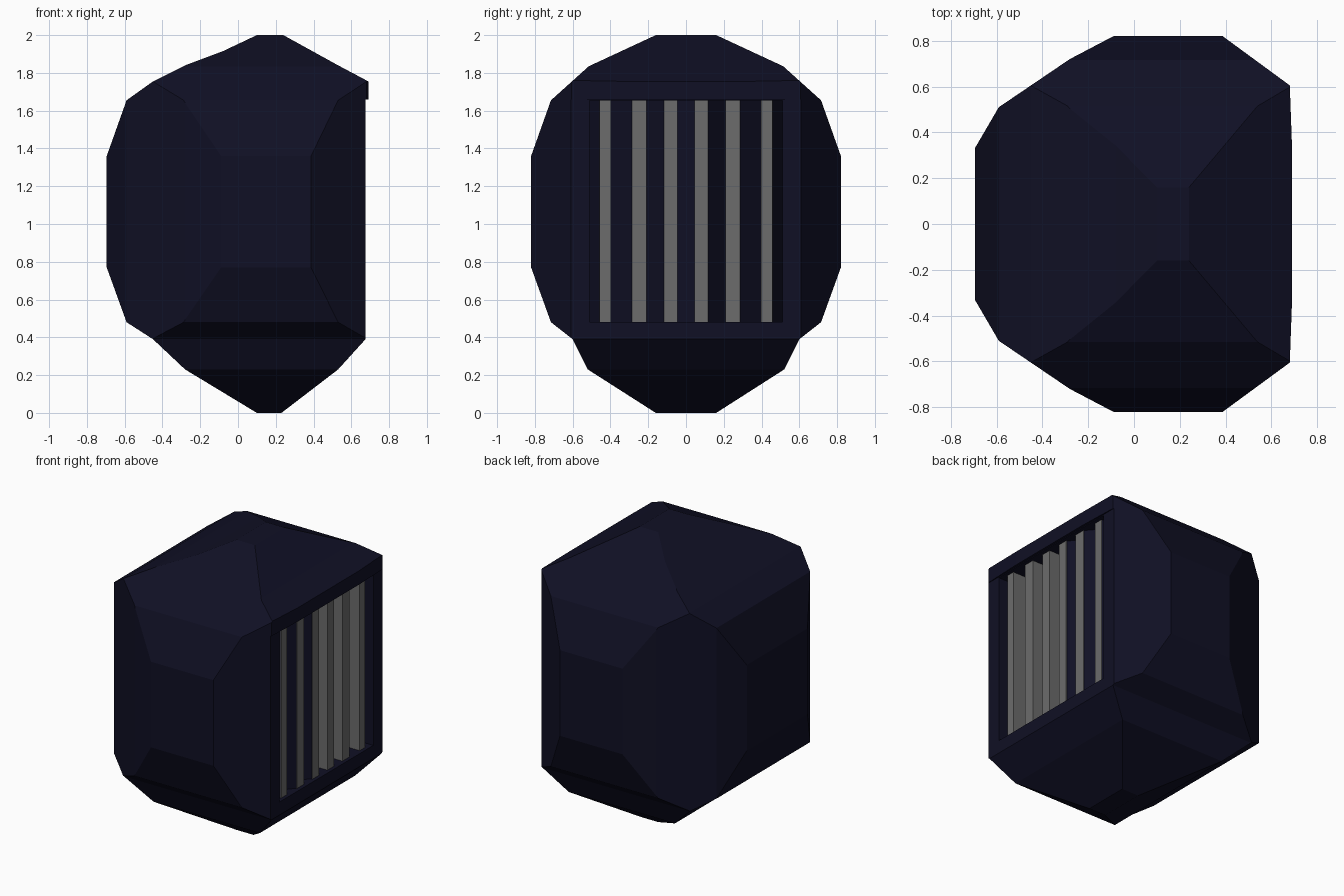
import bpy
import bmesh

cube = bpy.data.objects.get("Cube")
if cube:
    bpy.data.objects.remove(cube, do_unlink=True)


def material(name, rgb):
    mat = bpy.data.materials.new(name)
    mat.use_nodes = True
    mat.diffuse_color = (*rgb, 1)
    mat.node_tree.nodes["Principled BSDF"].inputs["Base Color"].default_value = (*rgb, 1)
    return mat


NAVY = material("dark navy", (0.005, 0.005, 0.018))
GREY = material("bar grey", (0.15, 0.15, 0.15))


def prism(name, outline, axis, low, high, mat):
    """Extrude a 2D outline along an axis; the outline holds the other two axes in order."""
    def place(p, depth):
        co = list(p)
        co.insert(axis, depth)
        return co
    bm = bmesh.new()
    face = bm.faces.new([bm.verts.new(place(p, low)) for p in outline])
    ext = bmesh.ops.extrude_face_region(bm, geom=[face])
    for v in ext["geom"]:
        if isinstance(v, bmesh.types.BMVert):
            v.co[axis] = high
    bmesh.ops.recalc_face_normals(bm, faces=bm.faces)
    mesh = bpy.data.meshes.new(name)
    bm.to_mesh(mesh)
    bm.free()
    mesh.materials.append(mat)
    obj = bpy.data.objects.new(name, mesh)
    bpy.context.collection.objects.link(obj)
    return obj


def combine(target, other, operation):
    mod = target.modifiers.new("cut", "BOOLEAN")
    mod.operation, mod.object, mod.solver = operation, other, "EXACT"
    bpy.context.view_layer.objects.active = target
    bpy.ops.object.modifier_apply(modifier=mod.name)
    bpy.data.objects.remove(other, do_unlink=True)


def rect(a0, a1, b0, b1):
    return [(a0, b0), (a1, b0), (a1, b1), (a0, b1)]


# Body: three faceted outlines crossed with each other
front = [(0.1, 0), (0.23, 0), (0.53, 0.23), (0.675, 0.39), (0.675, 1.66), (0.69, 1.66),
         (0.69, 1.755), (0.53, 1.84), (0.24, 2), (0.1, 2), (-0.08, 1.915), (-0.28, 1.84),
         (-0.45, 1.755), (-0.59, 1.655), (-0.695, 1.36), (-0.695, 0.77), (-0.59, 0.48),
         (-0.45, 0.39), (-0.28, 0.23)]
side_half = [(0.16, 0), (0.52, 0.23), (0.6, 0.39), (0.715, 0.48), (0.82, 0.77),
             (0.82, 1.36), (0.715, 1.655), (0.515, 1.835), (0.16, 2)]
top_half = [(0.69, 0.33), (0.68, 0.605), (0.38, 0.825), (-0.08, 0.825), (-0.28, 0.72),
            (-0.59, 0.51), (-0.695, 0.33)]
side = side_half + [(-y, z) for y, z in reversed(side_half)]
top = top_half + [(x, -y) for x, y in reversed(top_half)]

body = prism("body", front, 1, -1, 1, NAVY)
combine(body, prism("side_cutter", side, 0, -1, 1, NAVY), "INTERSECT")
combine(body, prism("top_cutter", top, 2, -0.5, 2.5, NAVY), "INTERSECT")

# Recessed opening in the barred face
BACK, FACE, LOW, HIGH = 0.55, 0.65, 0.48, 1.655
combine(body, prism("opening_cutter", rect(BACK, 1, -0.51, 0.51), 2, LOW, HIGH, NAVY),
        "DIFFERENCE")

# Bars with sloped panels rising to their outer sides, mirrored about the middle
for label, s in (("left", 1), ("right", -1)):
    wall = 0.51
    for i, (outer, inner) in enumerate([(0.457, 0.397), (0.285, 0.208), (0.116, 0.045)]):
        prism(f"{label}_bar_{i + 1}", rect(BACK, FACE, s * inner, s * outer), 2, LOW, HIGH, GREY)
        slope = [(BACK, s * wall), (FACE - 0.005, s * outer), (BACK, s * outer)]
        prism(f"{label}_panel_{i + 1}", slope, 2, LOW, HIGH, NAVY)
        wall = inner
